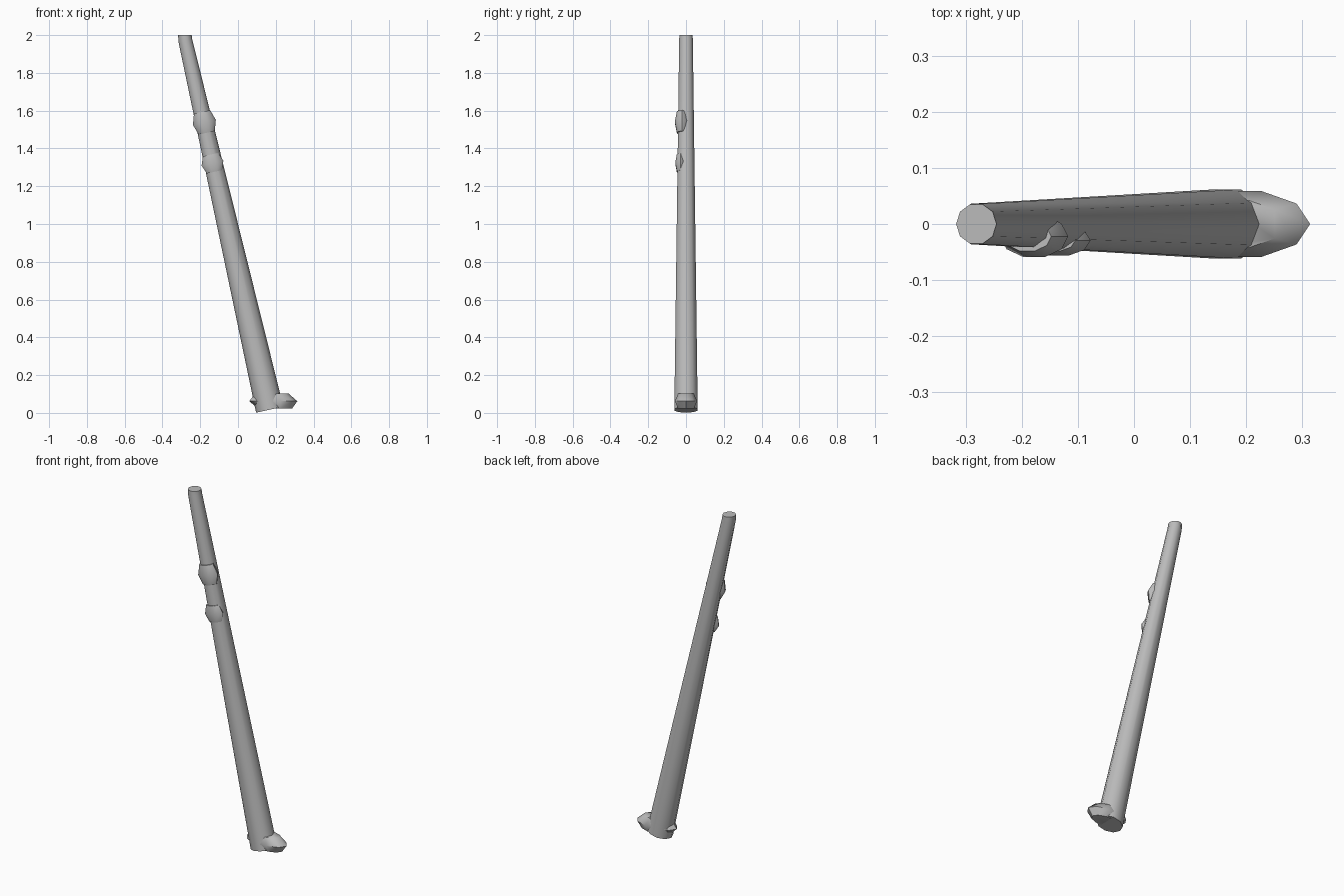
import bpy, bmesh, math
from mathutils import Vector

if "Cube" in bpy.data.objects:
    bpy.data.objects.remove(bpy.data.objects["Cube"], do_unlink=True)

SIDES = 10
TILT = math.radians(12.5)

grey = bpy.data.materials.new("plain grey")
grey.use_nodes = True
colour = (0.5, 0.5, 0.5, 1)
grey.diffuse_color = colour
grey.node_tree.nodes["Principled BSDF"].inputs["Base Color"].default_value = colour


def loft(name, rings):
    """Capped skin over rings given as (centre, x radius, y radius, tilt)."""
    bm = bmesh.new()
    loops = []
    for centre, rx, ry, tilt in rings:
        across = Vector((math.cos(tilt), 0, math.sin(tilt)))
        loop = []
        for i in range(SIDES):
            a = math.tau * i / SIDES
            offset = across * rx * math.cos(a) + Vector((0, ry * math.sin(a), 0))
            loop.append(bm.verts.new(Vector(centre) + offset))
        loops.append(loop)
    for low, high in zip(loops, loops[1:]):
        for i in range(SIDES):
            j = (i + 1) % SIDES
            bm.faces.new((low[i], low[j], high[j], high[i]))
    bm.faces.new(loops[0][::-1])
    bm.faces.new(loops[-1])
    mesh = bpy.data.meshes.new(name)
    bm.to_mesh(mesh)
    bm.free()
    mesh.materials.append(grey)
    obj = bpy.data.objects.new(name, mesh)
    bpy.context.collection.objects.link(obj)
    bpy.ops.object.select_all(action="DESELECT")
    obj.select_set(True)
    bpy.context.view_layer.objects.active = obj
    bpy.ops.object.shade_smooth_by_angle(angle=math.radians(50))
    return obj


def bulge(name, centre, rx, ry, rz, tilt):
    """Coarse swelling with blunt ends, leaning along the pole."""
    lean = Vector((-math.sin(TILT), 0, math.cos(TILT)))
    rings = []
    for a in (-45, 0, 45):
        s, c = math.sin(math.radians(a)), math.cos(math.radians(a))
        rings.append((Vector(centre) + lean * rz * s, rx * c, ry * c, tilt))
    return loft(name, rings)


# Leaning tapered pole with a short upright tip
loft("pole", [
    ((0.168, 0, 0.017), 0.074, 0.065, TILT),
    ((-0.279, 0, 1.972), 0.037, 0.038, TILT),
    ((-0.281, 0, 2.0), 0.036, 0.037, 0),
])

# Flared foot at the base
bulge("foot", (0.187, 0, 0.062), 0.127, 0.062, 0.058, 0)

# Two knobs on the front of the pole
bulge("upper_knob", (-0.178, -0.022, 1.538), 0.062, 0.039, 0.08, TILT)
bulge("lower_knob", (-0.135, -0.029, 1.322), 0.059, 0.029, 0.066, TILT)
